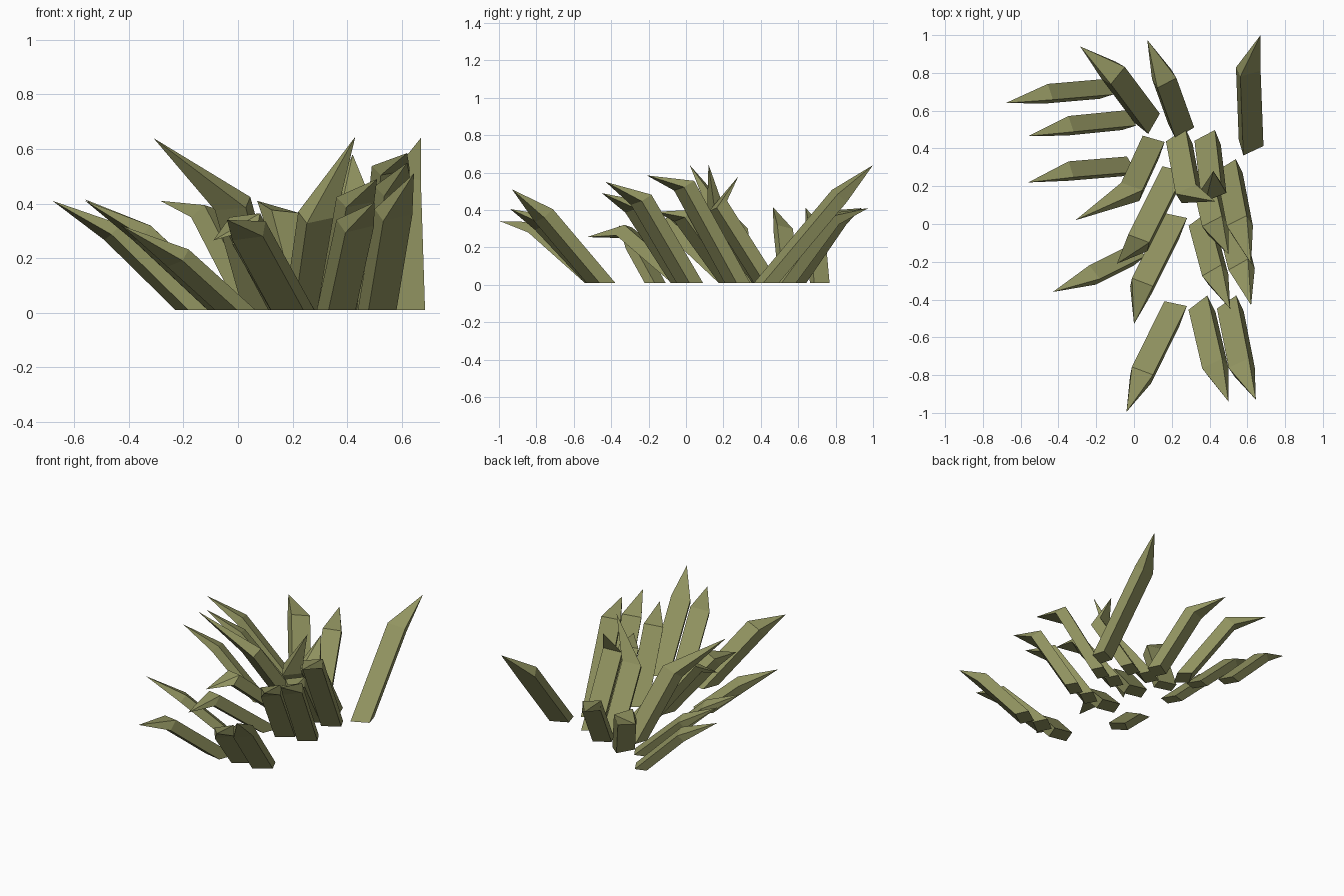
import bpy, bmesh, math
from mathutils import Vector

if "Cube" in bpy.data.objects:
    bpy.data.objects.remove(bpy.data.objects["Cube"])

olive = bpy.data.materials.new("olive_crystal")
olive.diffuse_color = (0.29, 0.30, 0.12, 1)
olive.use_nodes = True
olive.node_tree.nodes["Principled BSDF"].inputs["Base Color"].default_value = olive.diffuse_color


def shard(name, base, shoulder, tip, size=1.0, roll=18):
    """Four-sided leaning prism cut flat at the ground, with an off-axis point."""
    b, s, t = Vector((*base, 0.01)), Vector(shoulder), Vector(tip)
    axis = (s - b).normalized()
    side = axis.cross(Vector((0, 0, 1))).normalized()
    up = side.cross(axis)
    c, k = math.cos(math.radians(roll)), math.sin(math.radians(roll))
    u, v = side * c - up * k, up * c + side * k
    bm = bmesh.new()
    low, high = [], []
    for x, y in ((-1, -1), (1, -1), (1, 1), (-1, 1)):
        off = (u * x * 0.060 + v * y * 0.036) * size
        p = b + off
        p -= axis * ((p.z - 0.01) / axis.z)      # slide along axis to the ground
        low.append(bm.verts.new(p))
        high.append(bm.verts.new(s + off))
    peak = bm.verts.new(t)
    bm.faces.new(low)
    for i in range(4):
        j = (i + 1) % 4
        bm.faces.new((low[i], low[j], high[j], high[i]))
        bm.faces.new((high[i], high[j], peak))
    bmesh.ops.recalc_face_normals(bm, faces=bm.faces)
    mesh = bpy.data.meshes.new(name)
    bm.to_mesh(mesh)
    bm.free()
    mesh.materials.append(olive)
    bpy.context.collection.objects.link(bpy.data.objects.new(name, mesh))


# front row
shard("front_left_shard", (0.20, -0.475), (0.04, -0.80, 0.30), (-0.04, -0.995, 0.34), 1, 9)
shard("front_middle_shard", (0.36, -0.46), (0.43, -0.76, 0.33), (0.50, -0.94, 0.405))
shard("front_right_shard", (0.51, -0.455), (0.57, -0.76, 0.37), (0.645, -0.93, 0.51))
# second row
shard("second_left_shard", (0.20, -0.01), (0.04, -0.33, 0.285), (0.0, -0.53, 0.255), 1, 9)
shard("second_middle_shard", (0.36, -0.01), (0.43, -0.27, 0.415), (0.51, -0.45, 0.49))
shard("second_right_shard", (0.505, 0.02), (0.57, -0.24, 0.455), (0.62, -0.43, 0.55))
# third row
shard("third_left_shard", (0.19, 0.24), (0.02, -0.10, 0.33), (-0.09, -0.21, 0.265), 1, 9)
shard("third_middle_shard", (0.37, 0.25), (0.43, -0.01, 0.37), (0.50, -0.16, 0.39))
shard("third_right_shard", (0.505, 0.275), (0.56, -0.01, 0.53), (0.62, -0.21, 0.585))
# rear row with bent points
shard("rear_left_shard", (0.09, 0.41), (-0.02, 0.17, 0.40), (-0.31, 0.02, 0.64), 1, 7)
shard("rear_middle_shard", (0.24, 0.43), (0.29, 0.16, 0.36), (0.43, 0.12, 0.645))
shard("rear_right_shard", (0.39, 0.43), (0.42, 0.17, 0.42), (0.42, 0.28, 0.58))
# shards leaning backwards
shard("back_left_shard", (0.07, 0.56), (-0.11, 0.80, 0.36), (-0.285, 0.94, 0.41))
shard("back_middle_shard", (0.25, 0.52), (0.16, 0.77, 0.35), (0.07, 0.975, 0.41), 0.95, 9)
shard("back_right_shard", (0.62, 0.43), (0.605, 0.82, 0.475), (0.67, 1.0, 0.64), 0.95)
# shards leaning to the left
shard("left_shard_1", (-0.17, 0.715), (-0.46, 0.69, 0.295), (-0.68, 0.64, 0.41), 0.75)
shard("left_shard_2", (-0.05, 0.55), (-0.35, 0.52, 0.29), (-0.56, 0.465, 0.415), 0.75)
shard("left_shard_3", (-0.05, 0.305), (-0.35, 0.28, 0.29), (-0.56, 0.22, 0.41), 0.75)
shard("left_shard_4", (-0.01, -0.165), (-0.22, -0.27, 0.20), (-0.43, -0.36, 0.32), 0.78)
